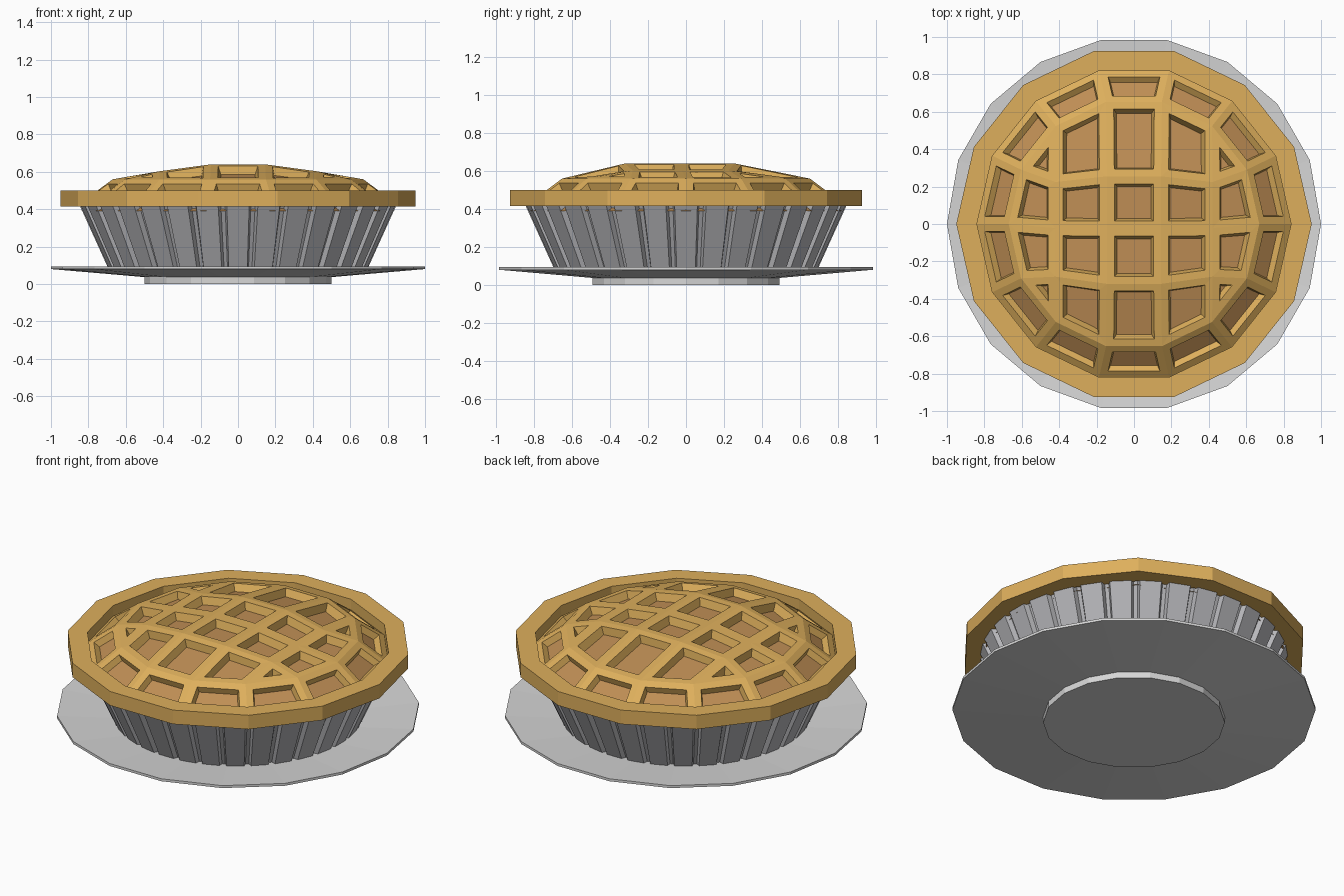
import bpy, bmesh, math

if "Cube" in bpy.data.objects:
    bpy.data.objects.remove(bpy.data.objects["Cube"])


def material(name, rgb):
    m = bpy.data.materials.new(name)
    m.diffuse_color = (*rgb, 1)
    m.use_nodes = True
    m.node_tree.nodes["Principled BSDF"].inputs["Base Color"].default_value = m.diffuse_color
    return m


CRUST = material("golden crust", (0.73, 0.43, 0.107))
FILLING = material("brown filling", (0.52, 0.27, 0.09))
TIN = material("grey tin", (0.48, 0.48, 0.50))
PLATE = material("light plate", (0.68, 0.68, 0.68))


def finish(name, bm, mat, recalc=True):
    if recalc:
        bmesh.ops.recalc_face_normals(bm, faces=bm.faces)
    me = bpy.data.meshes.new(name)
    bm.to_mesh(me)
    bm.free()
    me.materials.append(mat)
    ob = bpy.data.objects.new(name, me)
    bpy.context.collection.objects.link(ob)
    return ob


def loft(name, rings, mat, closed=False):
    """Join rings of equal point count; cap the ends, or loop back when closed."""
    bm = bmesh.new()
    vs = [[bm.verts.new(p) for p in r] for r in rings]
    n = len(vs[0])
    pairs = list(zip(vs, vs[1:])) + ([(vs[-1], vs[0])] if closed else [])
    for a, b in pairs:
        for i in range(n):
            j = (i + 1) % n
            bm.faces.new((a[i], a[j], b[j], b[i]))
    if not closed:
        bm.faces.new(vs[0])
        bm.faces.new(vs[-1])
    return finish(name, bm, mat)


def ring(n, r, z):
    return [(r * math.cos(2 * math.pi * i / n), r * math.sin(2 * math.pi * i / n), z)
            for i in range(n)]


# Plate with foot, 18 sides
loft("plate", [ring(18, r, z) for r, z in
               [(0.5, 0), (0.5, 0.037), (1, 0.08), (1, 0.095), (0.5, 0.055)]], PLATE)


# Fluted tin: wide outer ribs and narrow grooves
def fluted(r, z, depth=0.03, count=32):
    pts = []
    for i in range(count):
        for f, d in ((-0.36, 0), (0.36, 0), (0.43, depth), (0.57, depth)):
            a = 2 * math.pi * (i + f) / count
            pts.append(((r - d) * math.cos(a), (r - d) * math.sin(a), z))
    return pts


loft("pie_tin", [fluted(0.685, 0.06), fluted(0.853, 0.43)], TIN)

# Crust rim, 14 sides
loft("crust_rim", [ring(14, r, z) for r, z in
                   [(0.84, 0.415), (0.95, 0.415), (0.95, 0.5), (0.84, 0.5)]],
     CRUST, closed=True)


# Domed grid shared by the lattice and the filling
def dome_grid(dz=0.0):
    bm = bmesh.new()
    outer = [bm.verts.new((x, y, z + dz)) for x, y, z in ring(14, 0.84, 0.435)]
    inner = [bm.verts.new((x, y, z + dz)) for x, y, z in ring(14, 0.67, 0.56)]
    for i in range(14):
        j = (i + 1) % 14
        bm.faces.new((outer[i], outer[j], inner[j], inner[i]))

    # middle rows between the top (index 5..2) and bottom (index 9..12) of the ring
    rows = [[inner[k] for k in (5, 4, 3, 2)]]
    for y in (0.255, -0.025, -0.32):
        rows.append([bm.verts.new((x, y - (0.03 * y / 0.25 if abs(x) > 0.2 else 0),
                                   (0.64 if abs(x) < 0.2 else 0.603) + dz))
                     for x in (-0.42, -0.145, 0.145, 0.42)])
    rows.append([inner[k] for k in (9, 10, 11, 12)])
    for a, b in zip(rows, rows[1:]):
        for i in range(3):
            bm.faces.new((a[i], b[i], b[i + 1], a[i + 1]))

    # side cells between the outer columns and the ring
    for col, edge in ((0, (5, 6, 7, 8, 9)), (3, (2, 1, 0, 13, 12))):
        for i in range(4):
            loop = [rows[i][col], rows[i + 1][col], inner[edge[i + 1]], inner[edge[i]]]
            bm.faces.new(list(dict.fromkeys(loop)))
    bmesh.ops.recalc_face_normals(bm, faces=bm.faces)
    if sum(f.normal.z for f in bm.faces) < 0:
        bmesh.ops.reverse_faces(bm, faces=bm.faces)
    return bm


# Lattice: inset every cell, sink the walls, open the holes
bm = dome_grid()
cells = list(bm.faces)
bmesh.ops.inset_individual(bm, faces=cells, thickness=0.04, use_even_offset=True)
bmesh.ops.inset_individual(bm, faces=cells, thickness=0.016, depth=-0.05,
                           use_even_offset=True)
bmesh.ops.delete(bm, geom=cells, context='FACES')
finish("lattice_crust", bm, CRUST, recalc=False)

# Filling just beneath the lattice
finish("filling", dome_grid(-0.045), FILLING, recalc=False)
